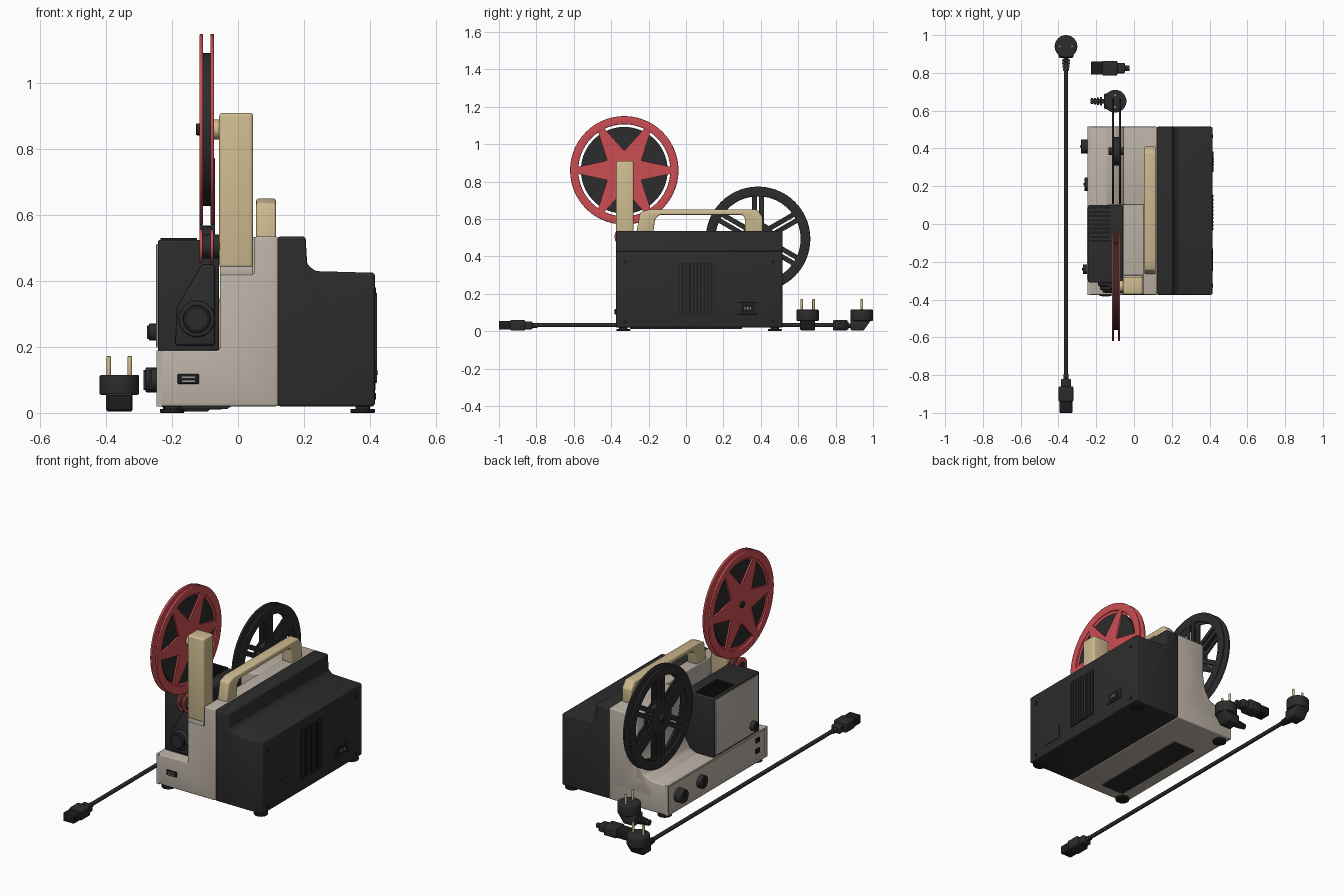
import bpy, bmesh, math
from mathutils import Matrix, Vector

if "Cube" in bpy.data.objects:
    bpy.data.objects.remove(bpy.data.objects["Cube"], do_unlink=True)


def material(name, rgb):
    m = bpy.data.materials.new(name)
    m.use_nodes = True
    m.diffuse_color = (*rgb, 1)
    bsdf = m.node_tree.nodes["Principled BSDF"]
    bsdf.inputs["Base Color"].default_value = (*rgb, 1)
    bsdf.inputs["Roughness"].default_value = 0.6
    return m


BEIGE = material("warm beige", (0.50, 0.44, 0.38))
BLACK = material("charcoal", (0.025, 0.025, 0.025))
DARK = material("deep black", (0.012, 0.012, 0.012))
CREAM = material("cream yellow", (0.62, 0.50, 0.28))
RED = material("red", (0.60, 0.075, 0.085))
METAL = material("grey metal", (0.35, 0.33, 0.30))


def finish(bm, name, mat, bevel=0.0):
    bmesh.ops.recalc_face_normals(bm, faces=bm.faces)
    if bevel:
        edges = [e for e in bm.edges if e.calc_face_angle(0) > 0.5]
        bmesh.ops.bevel(bm, geom=edges, offset=bevel, segments=3,
                        profile=0.5, affect='EDGES', clamp_overlap=True)
    mesh = bpy.data.meshes.new(name)
    bm.to_mesh(mesh)
    bm.free()
    mesh.materials.append(mat)
    for p in mesh.polygons:
        p.use_smooth = True
    mesh.set_sharp_from_angle(angle=math.radians(32))
    obj = bpy.data.objects.new(name, mesh)
    bpy.context.collection.objects.link(obj)
    return obj


# Place a 2D profile point at height t along an axis
PLACE = {'X': lambda a, b, t: (t, a, b),
         'Y': lambda a, b, t: (a, t, b),
         'Z': lambda a, b, t: (a, b, t)}


def prism(name, pts, axis, lo, hi, mat, bevel=0.0):
    bm = bmesh.new()
    face = bm.faces.new([bm.verts.new(PLACE[axis](a, b, lo)) for a, b in pts])
    out = bmesh.ops.extrude_face_region(bm, geom=[face])
    shift = Vector(PLACE[axis](0, 0, hi - lo))
    bmesh.ops.translate(bm, vec=shift, verts=[v for v in out["geom"] if isinstance(v, bmesh.types.BMVert)])
    return finish(bm, name, mat, bevel)


def box(name, x, y, z, mat, bevel=0.0):
    pts = [(x[0], y[0]), (x[1], y[0]), (x[1], y[1]), (x[0], y[1])]
    return prism(name, pts, 'Z', z[0], z[1], mat, bevel)


def disc(name, a, b, r, axis, lo, hi, mat, bevel=0.0, n=32):
    pts = [(a + r * math.cos(i * math.tau / n), b + r * math.sin(i * math.tau / n)) for i in range(n)]
    return prism(name, pts, axis, lo, hi, mat, bevel)


def ring(name, y, z, r0, r1, lo, hi, mat, bevel=0.004):
    # Rectangle spun about the x axis
    bm = bmesh.new()
    loop = [bm.verts.new((x, y, z + r)) for x, r in ((lo, r0), (hi, r0), (hi, r1), (lo, r1))]
    edges = [bm.edges.new((loop[i], loop[i - 1])) for i in range(4)]
    bmesh.ops.spin(bm, geom=loop + edges, cent=(0, y, z), axis=(1, 0, 0), dvec=(0, 0, 0),
                   angle=math.tau, steps=56, use_merge=True)
    bmesh.ops.remove_doubles(bm, verts=bm.verts, dist=0.0001)
    return finish(bm, name, mat, bevel)


# Main body: dark motor side and beige centre
FRONT, BACK = -0.375, 0.515
prism("motor_housing", [(0.12, 0.02), (0.415, 0.02), (0.415, 0.425), (0.235, 0.43), (0.21, 0.45),
                        (0.205, 0.535), (0.12, 0.535)], 'Y', FRONT, BACK, BLACK, 0.008)
prism("beige_body", [(-0.238, 0.02), (0.122, 0.02), (0.122, 0.535), (0.05, 0.535), (0.05, 0.42),
                     (-0.055, 0.42), (-0.055, 0.19), (-0.238, 0.19)], 'Y', FRONT, BACK, BEIGE, 0.007)
prism("rear_shoulder", [(0.121, 0.1), (0.121, 0.534), (-0.055, 0.534), (-0.055, 0.35), (-0.07, 0.26),
                        (-0.1, 0.21), (-0.15, 0.188), (-0.15, 0.1)], 'Y', 0.1, BACK, BEIGE, 0.007)

# Raised rim around the control panel
for i, (y, z) in enumerate([((FRONT, BACK), (0.02, 0.032)), ((FRONT, BACK), (0.178, 0.19)),
                            ((FRONT, FRONT + 0.012), (0.03, 0.18)), ((BACK - 0.012, BACK), (0.03, 0.18))]):
    box(f"panel_rim_{i}", (-0.247, -0.23), y, z, BEIGE)

# Lamp house with side cover, cooling ribs and lens
box("lamp_house", (-0.243, -0.057), (-0.31, 0.1), (0.186, 0.525), BLACK, 0.008)
box("lamp_side_cover", (-0.248, -0.24), (-0.296, 0.088), (0.198, 0.512), BEIGE, 0.003)
for i in range(9):
    y = -0.095 + i * 0.022
    box(f"lamp_rib_{i}", (-0.235, -0.125), (y, y + 0.01), (0.52, 0.531), DARK)
prism("lens_mount", [(-0.19, 0.205), (-0.07, 0.205), (-0.07, 0.45), (-0.11, 0.45), (-0.185, 0.32)],
      'Y', -0.33, -0.3, BLACK, 0.008)
disc("lens_barrel", -0.125, 0.285, 0.055, 'Y', -0.35, -0.3, BLACK, 0.006)
disc("lens_grip", -0.125, 0.285, 0.042, 'Y', -0.362, -0.34, DARK, 0.004)
disc("lens_glass", -0.125, 0.285, 0.032, 'Y', -0.366, -0.35, BLACK)

# Control knobs: y, z, radius, outer x
for name, y, z, r, x in [("focus_knob", -0.24, 0.245, 0.026, -0.27), ("mode_knob", 0.41, 0.1, 0.038, -0.28),
                         ("speed_knob", 0.21, 0.1, 0.036, -0.262)]:
    disc(name, y, z, r, 'X', x, -0.235, BLACK, 0.004)
    box(name + "_pointer", (x - 0.006, x + 0.01), (y - 0.006, y + 0.006), (z - r * 0.8, z + r * 0.8), BLACK)
for i, z in enumerate((0.08, 0.14)):
    box(f"small_switch_{i}", (-0.246, -0.235), (-0.31, -0.28), (z - 0.012, z + 0.012), DARK)

# Front connector
box("front_socket", (-0.183, -0.118), (FRONT - 0.006, -0.36), (0.088, 0.118), DARK, 0.003)
for z in (0.096, 0.108):
    box("socket_slot", (-0.17, -0.13), (FRONT - 0.009, -0.37), (z - 0.002, z + 0.002), METAL)

# Motor side: vent, power inlet, hatch and screws
box("vent_plate", (0.41, 0.417), (-0.035, 0.155), (0.09, 0.365), DARK)
for i in range(10):
    y = -0.033 + i * 0.0195
    box(f"vent_slat_{i}", (0.41, 0.421), (y, y + 0.011), (0.092, 0.363), BLACK)
box("power_inlet", (0.41, 0.42), (0.275, 0.385), (0.09, 0.152), BLACK, 0.003)
box("inlet_recess", (0.41, 0.422), (0.295, 0.365), (0.1, 0.142), DARK)
for y in (0.315, 0.33, 0.345):
    box("inlet_pin", (0.41, 0.424), (y - 0.003, y + 0.003), (0.115, 0.128), METAL)
box("service_hatch", (0.41, 0.417), (-0.25, -0.13), (0.07, 0.15), BLACK)
for y in (-0.325, 0.465):
    for z in (0.05, 0.37):
        disc("screw", y, z, 0.01, 'X', 0.41, 0.418, DARK, n=12)

# Feet
for x in (-0.2, 0.378):
    for y in (-0.335, 0.475):
        disc("foot_pad", x, y, 0.037, 'Z', 0, 0.012, DARK, 0.003)
        disc("foot_stem", x, y, 0.022, 'Z', 0.01, 0.024, BLACK)
box("underside_plate", (-0.17, -0.03), (-0.3, 0.3), (0.012, 0.022), BLACK)

# Carrying handle and reel arm
prism("carry_handle", [(-0.265, 0.53), (-0.175, 0.53), (-0.165, 0.6), (-0.14, 0.622), (0.3, 0.622), (0.315, 0.605),
                       (0.315, 0.53), (0.41, 0.53), (0.41, 0.61), (0.38, 0.65), (-0.2, 0.65), (-0.245, 0.635)],
      'X', 0.055, 0.115, CREAM, 0.007)
box("reel_arm", (-0.057, 0.046), (-0.373, -0.28), (0.44, 0.91), CREAM, 0.01)
box("reel_arm_base", (-0.055, 0.046), (-0.372, -0.27), (0.41, 0.445), BEIGE, 0.004)

# Full red reel with film and star shaped flanges
RY, RZ = -0.33, 0.86
disc("film_roll", RY, RZ, 0.232, 'X', -0.107, -0.083, BLACK, n=56)
star = []
for i in range(12):
    r, a = ((0.262, 0.105)[i % 2], i * math.pi / 6)
    if i % 2:
        star.append((RY + r * math.cos(a), RZ + r * math.sin(a)))
    else:
        star += [(RY + r * math.cos(a + d), RZ + r * math.sin(a + d)) for d in (-0.06, 0.06)]
for side, lo in (("outer", -0.117), ("inner", -0.084)):
    ring(f"red_rim_{side}", RY, RZ, 0.246, 0.29, lo, lo + 0.011, RED)
    prism(f"red_star_{side}", star, 'X', lo + 0.001, lo + 0.01, RED)
disc("red_reel_spindle", RY, RZ, 0.018, 'X', -0.127, -0.05, BLACK, 0.003)
disc("red_reel_hub", RY, RZ, 0.03, 'X', -0.075, -0.05, CREAM, 0.003)

# Small red guide roller below the reel
for x in (-0.117, -0.084):
    ring("guide_ring", RY, 0.505, 0.03, 0.052, x, x + 0.01, RED, 0.003)
disc("guide_roller", RY, 0.505, 0.036, 'X', -0.115, -0.055, BLACK)

# Empty black take-up reel with split spokes
TY, TZ = 0.385, 0.493
for side, lo in (("outer", -0.117), ("inner", -0.08)):
    ring(f"black_rim_{side}", TY, TZ, 0.228, 0.28, lo, lo + 0.01, BLACK)
    disc(f"black_flange_{side}", TY, TZ, 0.09, 'X', lo, lo + 0.009, BLACK, n=40)
    for k in range(6):
        for s in (-0.018, 0.018):
            bar = box(f"spoke_{side}", (lo + 0.001, lo + 0.009), (0.06, 0.24), (s - 0.013, s + 0.013), BLACK)
            bar.matrix_world = Matrix.Translation((0, TY, TZ)) @ Matrix.Rotation(math.pi / 6 + k * math.pi / 3, 4, 'X')
disc("take_up_core", TY, TZ, 0.075, 'X', -0.11, -0.075, BLACK, n=40)
disc("take_up_spindle", TY, TZ, 0.02, 'X', -0.135, -0.05, BLACK, 0.003)


# Power leads, built facing -y and then placed
def place(parts, x, y, turn):
    for p in parts:
        p.matrix_world = Matrix.Translation((x, y, 0)) @ Matrix.Rotation(turn, 4, 'Z')


def wall_plug(name, x, y, turn):
    parts = [disc(name + "_face", 0, 0, 0.06, 'Z', 0.055, 0.115, BLACK, 0.005),
             prism(name + "_grip", [(-0.06, 0.004), (0.01, 0.004), (0.05, 0.06), (-0.06, 0.06)],
                   'X', -0.04, 0.04, BLACK, 0.007)]
    for s in (-0.032, 0.032):
        parts.append(disc(name + "_pin", s, 0, 0.007, 'Z', 0.11, 0.172, CREAM, 0.002, 16))
    for i in range(4):
        yy = -0.07 - i * 0.016
        parts.append(disc(name + "_relief", 0, 0.03, 0.022 - i * 0.002, 'Y', yy - 0.01, yy, BLACK, n=16))
    parts.append(disc(name + "_neck", 0, 0.03, 0.012, 'Y', -0.13, -0.05, BLACK, n=16))
    place(parts, x, y, turn)


def lead_connector(name, x, y, turn):
    place([box(name + "_nose", (-0.034, 0.034), (-0.1, -0.03), (0.008, 0.055), DARK, 0.004),
           box(name + "_body", (-0.039, 0.039), (-0.04, 0.04), (0.004, 0.06), BLACK, 0.007),
           box(name + "_grip", (-0.027, 0.027), (0.03, 0.08), (0.01, 0.052), BLACK, 0.006),
           disc(name + "_neck", 0, 0.03, 0.014, 'Y', 0.07, 0.105, BLACK, n=16)], x, y, turn)


wall_plug("long_lead_plug", -0.36, 0.94, 0)
lead_connector("long_lead_socket", -0.36, -0.9, 0)
disc("long_cable", -0.36, 0.032, 0.011, 'Y', -0.82, 0.85, BLACK, n=16)
wall_plug("spare_plug", -0.1, 0.65, -math.pi / 2)
lead_connector("spare_socket", -0.128, 0.825, -math.pi / 2)
